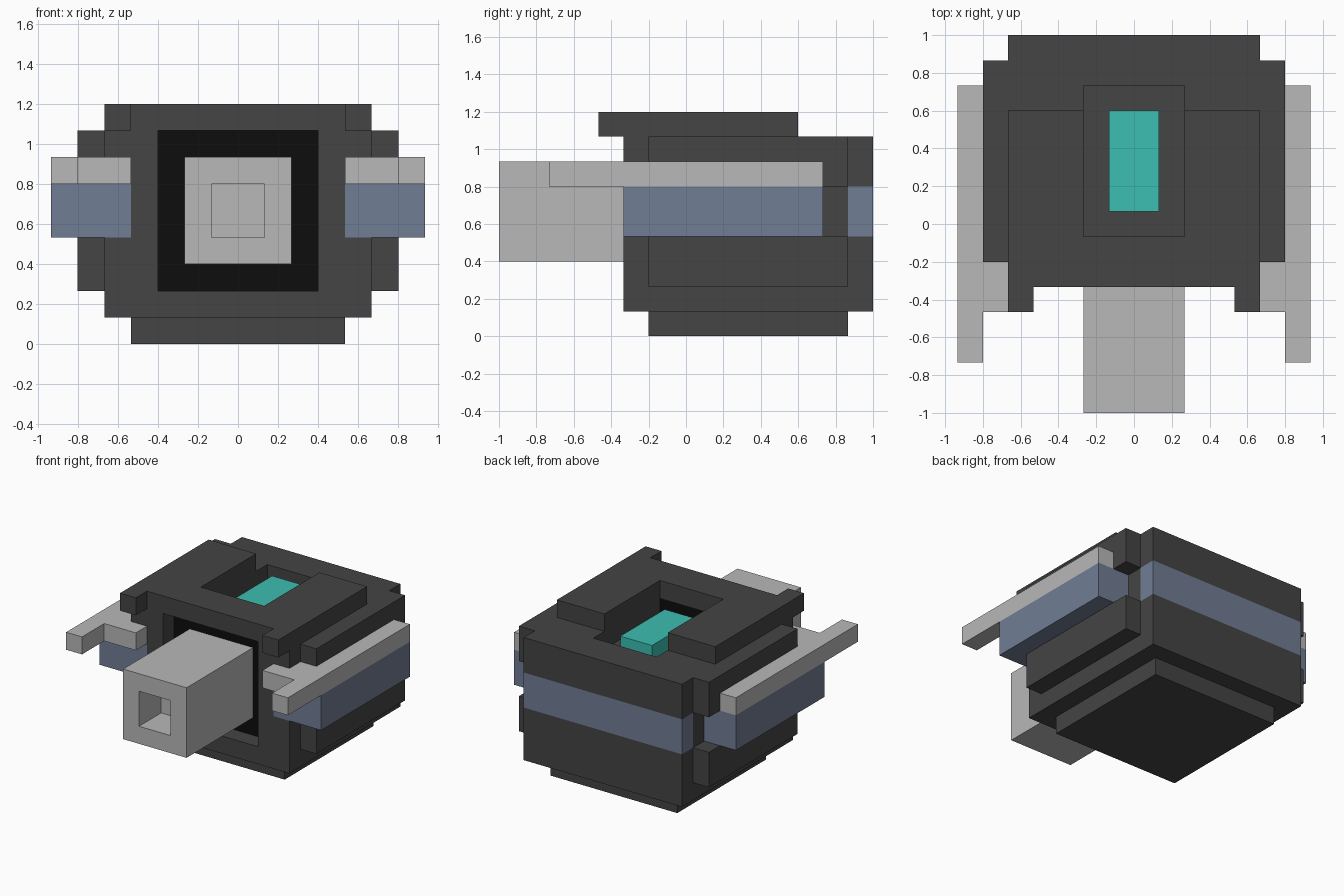
import bpy, bmesh, math
from mathutils import Vector

if "Cube" in bpy.data.objects:
    bpy.data.objects.remove(bpy.data.objects["Cube"])

U = 2 / 15          # size of one cube; the model is 15 cubes deep
Y_OFFSET = 7.5      # y cells count from the barrel tip


def material(name, colour):
    m = bpy.data.materials.new(name)
    m.diffuse_color = (*colour, 1)
    m.use_nodes = True
    m.node_tree.nodes["Principled BSDF"].inputs["Base Color"].default_value = m.diffuse_color
    return m


DARK = material("dark grey", (0.058, 0.058, 0.058))
BLACK = material("black", (0.004, 0.004, 0.004))
LIGHT = material("light grey", (0.479, 0.479, 0.479))
BLUE = material("slate blue", (0.165, 0.205, 0.300))
TEAL = material("teal", (0.045, 0.515, 0.445))


def box(x0, x1, y0, y1, z0, z1):
    """Set of unit cells filling a block."""
    return {(x, y, z) for x in range(x0, x1) for y in range(y0, y1) for z in range(z0, z1)}


def mirror(cells):
    return {(-1 - x, y, z) for x, y, z in cells}


def both(cells):
    return cells | mirror(cells)


def build(name, cells, mat):
    """Skin a set of cells with faces on its outside only, then merge flat areas."""
    bm = bmesh.new()
    verts = {}

    def vert(p):
        p = tuple(p)
        if p not in verts:
            verts[p] = bm.verts.new(((p[0]) * U, (p[1] - Y_OFFSET) * U, p[2] * U))
        return verts[p]

    for c in sorted(cells):
        for axis in range(3):
            for side in (0, 1):
                n = list(c)
                n[axis] += 1 if side else -1
                if tuple(n) in cells:
                    continue
                a, b = (axis + 1) % 3, (axis + 2) % 3
                loop = [(0, 0), (1, 0), (1, 1), (0, 1)]
                if not side:
                    loop.reverse()
                corners = []
                for i, j in loop:
                    p = list(c)
                    p[axis] += side
                    p[a] += i
                    p[b] += j
                    corners.append(vert(p))
                bm.faces.new(corners)
    bmesh.ops.dissolve_limit(bm, angle_limit=math.radians(1), verts=bm.verts[:], edges=bm.edges[:])
    mesh = bpy.data.meshes.new(name)
    bm.to_mesh(mesh)
    bm.free()
    mesh.materials.append(mat)
    obj = bpy.data.objects.new(name, mesh)
    bpy.context.collection.objects.link(obj)
    return obj


# Side armour and rails, drawn on the +x side
side_armour = box(4, 7, 5, 13, 4, 6)
side_rail = box(6, 7, 2, 13, 6, 7) | box(4, 6, 4, 6, 6, 7)
back_band = box(-5, 5, 14, 15, 4, 6)
mouth_plate = box(-3, 3, 6, 7, 2, 8)

# Main body with stepped side panels and raised roof
body = box(-5, 5, 5, 15, 1, 8)
body |= both(box(5, 6, 6, 14, 2, 4) | box(5, 6, 6, 14, 6, 8))
body |= box(-5, 5, 5, 12, 8, 9) | both(box(4, 5, 4, 5, 8, 9))
body -= box(-3, 3, 5, 6, 2, 8)          # front recess
body -= box(-2, 2, 7, 13, 7, 9)         # roof pit, open to the back
body -= mouth_plate | back_band | both(side_armour | side_rail)
build("body", body, DARK)
build("base", box(-4, 4, 6, 14, 0, 1), DARK)
build("recess_plate", mouth_plate, BLACK)
build("back_band", back_band, BLUE)

# Hollow-ended barrel
build("barrel", box(-2, 2, 0, 6, 3, 7) - box(-1, 1, 0, 2, 4, 6), LIGHT)

# Glowing cell in the roof pit
build("roof_cell", box(-1, 1, 8, 12, 7, 8), TEAL)

for label, flip in (("right", lambda c: c), ("left", mirror)):
    build(label + "_armour", flip(side_armour), BLUE)
    build(label + "_rail", flip(side_rail), LIGHT)
